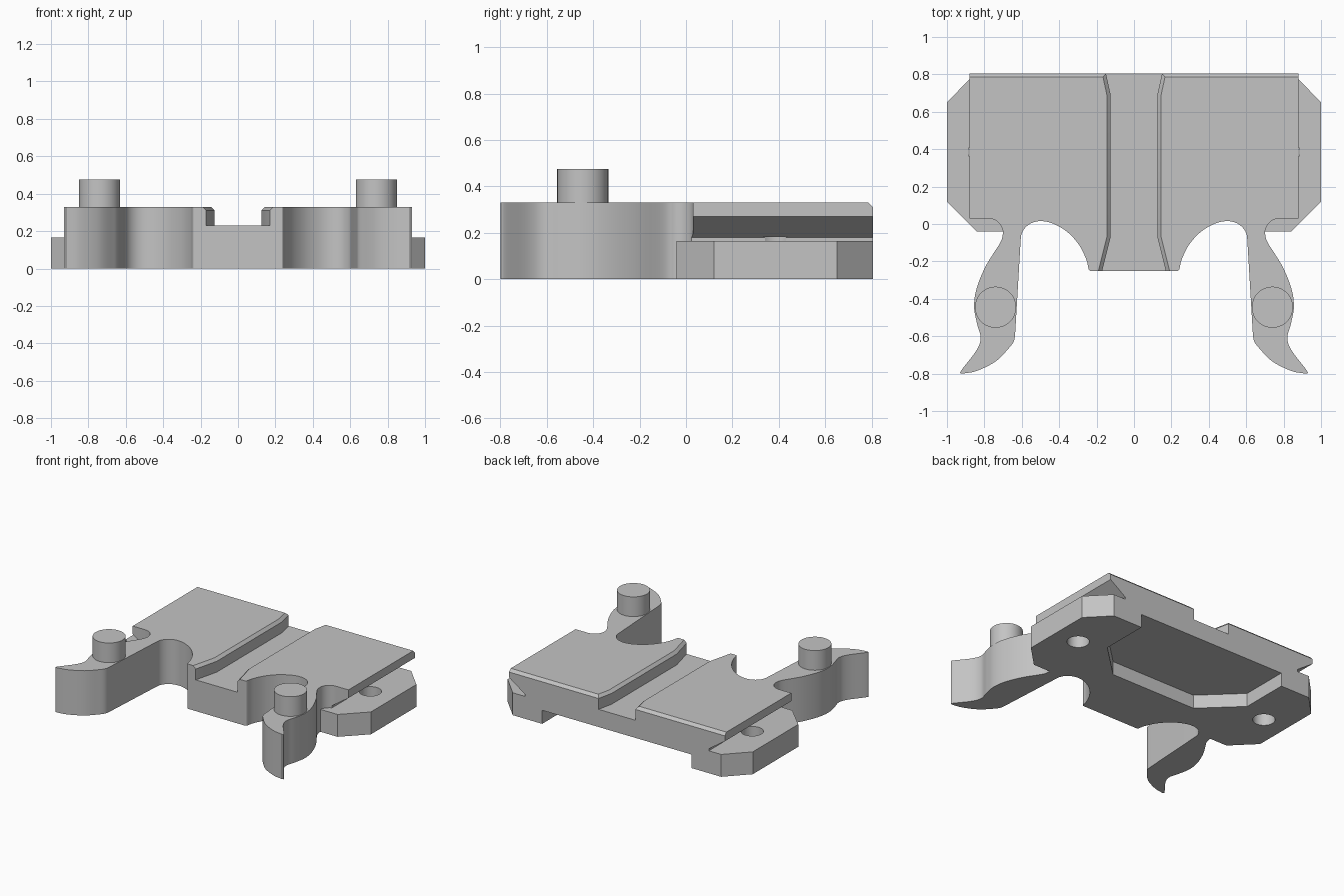
import bpy, bmesh, math
from mathutils import Vector

cube = bpy.data.objects.get("Cube")
if cube:
    bpy.data.objects.remove(cube, do_unlink=True)

grey = bpy.data.materials.new("plain grey")
grey.use_nodes = True
colour = (0.55, 0.55, 0.55, 1)
grey.diffuse_color = colour
grey.node_tree.nodes["Principled BSDF"].inputs["Base Color"].default_value = colour

BACK, TOP, EAR_TOP = 0.805, 0.33, 0.165


def loft(name, rings):
    """Solid skinned through matching rings of 3D points."""
    bm = bmesh.new()
    loops = [[bm.verts.new(p) for p in ring] for ring in rings]
    n = len(loops[0])
    for a, b in zip(loops, loops[1:]):
        for i in range(n):
            j = (i + 1) % n
            bm.faces.new((a[i], a[j], b[j], b[i]))
    bm.faces.new(loops[0])
    bm.faces.new(loops[-1])
    bmesh.ops.recalc_face_normals(bm, faces=bm.faces)
    mesh = bpy.data.meshes.new(name)
    bm.to_mesh(mesh)
    bm.free()
    mesh.materials.append(grey)
    ob = bpy.data.objects.new(name, mesh)
    bpy.context.collection.objects.link(ob)
    return ob


def prism(name, outline, z0, z1):
    return loft(name, [[(x, y, z) for x, y in outline] for z in (z0, z1)])


def both_sides(half):
    """Close a +x half outline with its mirror image."""
    return half + [(-x, y) for x, y in reversed(half)]


def flip(outline, side):
    return [(x * side, y) for x, y in outline]


def circle(cx, cy, r, start=0, end=360, n=48):
    return [(cx + r * math.cos(math.radians(start + (end - start) * i / n)),
             cy + r * math.sin(math.radians(start + (end - start) * i / n)))
            for i in range(n + (abs(end - start) < 360))]


def curve(points, steps=6):
    """Smooth curve through the given points."""
    p = [Vector(q) for q in points]
    p = [2 * p[0] - p[1]] + p + [2 * p[-1] - p[-2]]
    out = []
    for a, b, c, d in zip(p, p[1:], p[2:], p[3:]):
        for i in range(steps):
            t = i / steps
            v = 0.5 * (2 * b + (c - a) * t + (2 * a - 5 * b + 4 * c - d) * t * t
                       + (3 * b - a - 3 * c + d) * t ** 3)
            out.append(tuple(v))
    return out + [tuple(points[-1])]


def combine(target, tool, operation):
    mod = target.modifiers.new("bool", 'BOOLEAN')
    mod.operation, mod.solver, mod.object = operation, 'EXACT', tool
    bpy.context.view_layer.update()
    graph = bpy.context.evaluated_depsgraph_get()
    mesh = bpy.data.meshes.new_from_object(target.evaluated_get(graph))
    target.modifiers.clear()
    target.data = mesh
    bpy.data.objects.remove(tool, do_unlink=True)


# Body with its two hooked arms
arm_outer = curve([(0.70, -0.05), (0.715, -0.1), (0.79, -0.22), (0.84, -0.34),
                   (0.855, -0.44), (0.84, -0.53), (0.82, -0.61), (0.845, -0.68),
                   (0.925, -0.785), (0.92, -0.8)])
arm_under = curve([(0.915, -0.8), (0.84, -0.785), (0.74, -0.735), (0.67, -0.665),
                   (0.642, -0.625), (0.635, -0.58)])
bay = curve([(0.608, -0.12), (0.6, -0.05), (0.565, -0.005), (0.51, 0.015),
             (0.44, 0.005), (0.36, -0.04), (0.295, -0.11), (0.255, -0.19),
             (0.243, -0.24), (0.235, -0.25)])
half = ([(0.88, BACK), (0.88, 0.03)] + circle(0.78, -0.05, 0.08, 90, 180, 12)
        + arm_outer[1:] + arm_under + bay)
body = prism("body", both_sides(half), 0, TOP)

# Undercut below the side lips, then the low ears and their holes
for s in (1, -1):
    section = flip([(0.75, -0.1), (0.75, 0.18), (0.88, 0.27), (1.1, 0.33 - 0.06),
                    (1.1, -0.1)], s)
    combine(body, loft("undercut", [[(x, y, z) for x, z in section]
                                    for y in (0.02, 0.95)]), 'DIFFERENCE')
for s in (1, -1):
    ear = [(0.7, BACK), (0.85, BACK), (1, 0.65), (1, 0.12), (0.84, -0.04), (0.7, -0.04)]
    combine(body, prism("ear", flip(ear, s), 0, EAR_TOP), 'UNION')
for s in (1, -1):
    combine(body, prism("hole", circle(0.81 * s, 0.385, 0.075), -0.1, 0.185), 'DIFFERENCE')

# Recess in the underside, open at the back
recess = both_sides([(0.61, 0.95), (0.61, 0.45), (0.35, 0.2)])
combine(body, prism("recess", recess, -0.1, 0.1), 'DIFFERENCE')

# Flared channel across the top with bevelled upper edges
channel = [(0.195, -0.35), (0.125, -0.07), (0.125, 0.69), (0.175, 0.92)]
rings = [[(x, y, z) for x, y in both_sides([(x + grow, y) for x, y in channel])]
         for z, grow in ((0.23, 0), (0.31, 0), (0.35, 0.04))]
combine(body, loft("channel", rings), 'DIFFERENCE')

# Bevel along the top back edge
edge = [(BACK - 0.04, TOP + 0.02), (BACK + 0.02, TOP - 0.04), (BACK + 0.02, TOP + 0.02)]
combine(body, loft("back_bevel", [[(x, y, z) for y, z in edge] for x in (-1.1, 1.1)]),
        'DIFFERENCE')

# Round posts on the arms
posts = [prism(side + "_post", circle(0.74 * s, -0.445, 0.11), TOP, 0.475)
         for side, s in (("left", 1), ("right", -1))]

bpy.ops.object.select_all(action='DESELECT')
for ob in [body] + posts:
    ob.select_set(True)
bpy.context.view_layer.objects.active = body
bpy.ops.object.shade_smooth_by_angle(angle=math.radians(30))
